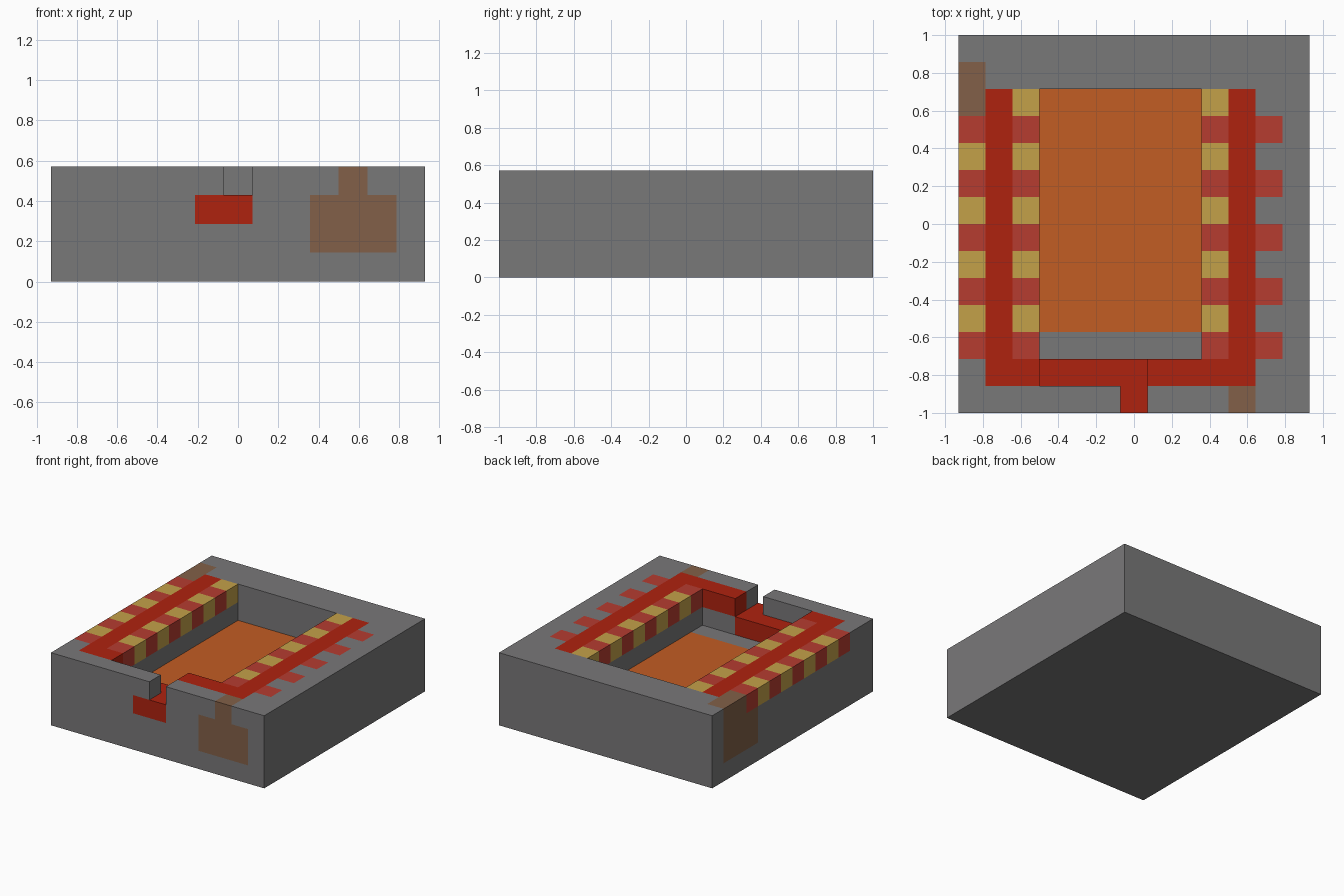
import bpy
import bmesh
import math
from mathutils import Vector

cube = bpy.data.objects.get("Cube")
if cube:
    bpy.data.objects.remove(cube, do_unlink=True)

# The block is laid out on a grid of unit cells
U = 1 / 7
NX, NY, NZ = 13, 14, 4
ORIGIN = Vector((-NX * U / 2, -NY * U / 2, 0))


def material(name, rgb):
    linear = [((c / 255 + 0.055) / 1.055) ** 2.4 for c in rgb]
    mat = bpy.data.materials.new(name)
    mat.use_nodes = True
    mat.diffuse_color = (*linear, 1)
    bsdf = mat.node_tree.nodes["Principled BSDF"]
    bsdf.inputs["Base Color"].default_value = (*linear, 1)
    bsdf.inputs["Roughness"].default_value = 0.9
    return mat


MATERIALS = {
    "stone_basin": material("stone grey", (121, 120, 121)),
    "pool_floor": material("lava orange", (194, 93, 35)),
    "red_channel": material("deep red", (175, 34, 15)),
    "red_stripes": material("faded red", (182, 60, 48)),
    "gold_stripes": material("gold", (196, 161, 73)),
    "rust_patches": material("rust brown", (130, 96, 72)),
}

cells = {}


def box(x, y, z, part):
    """Assign a range of cells to a part; None carves them away."""
    for i in range(*x):
        for j in range(*y):
            for k in range(*z):
                cells[i, j, k] = part


TOP = (3, 4)

# Solid stone with a pool, a front shelf and a spout notch carved out
box((0, NX), (0, NY), (0, NZ), "stone_basin")
box((3, 9), (2, 12), (2, 4), None)
box((3, 7), (1, 2), TOP, None)
box((6, 7), (0, 1), TOP, None)
box((3, 9), (3, 12), (1, 2), "pool_floor")

# Rust patches on the front and on the right side
box((9, 12), (0, 1), (1, 3), "rust_patches")
box((10, 11), (0, 1), TOP, "rust_patches")
box((0, 1), (10, 13), (1, 3), "rust_patches")
box((0, 1), (11, 13), TOP, "rust_patches")

# Red channel: two long rails, the front run, the sunken shelf and the spout
for x in (1, 10):
    box((x, x + 1), (1, 12), TOP, "red_channel")
box((2, 3), (1, 2), TOP, "red_channel")
box((7, 10), (1, 2), TOP, "red_channel")
box((3, 7), (1, 2), (2, 3), "red_channel")
box((5, 7), (0, 1), (2, 3), "red_channel")

# Alternating stripes beside the rails
for y in range(2, 12):
    red = y % 2 == 0
    stripe = "red_stripes" if red else "gold_stripes"
    columns = [2, 9]
    if y < 11:
        columns.append(0)
    if red:
        columns.append(11)
    for x in columns:
        box((x, x + 1), (y, y + 1), TOP, stripe)


def build_part(part):
    """Skin the outward faces of a part and merge the flat regions."""
    bm = bmesh.new()
    for cell, owner in cells.items():
        if owner != part:
            continue
        centre = Vector(cell) + Vector((0.5, 0.5, 0.5))
        for axis in range(3):
            for sign in (-1, 1):
                normal = Vector((0, 0, 0))
                normal[axis] = sign
                near = tuple(int(c + n) for c, n in zip(cell, normal))
                if cells.get(near):
                    continue
                side = Vector((0, 0, 0))
                side[(axis + 1) % 3] = 0.5
                up = normal.cross(side)
                mid = centre + normal / 2
                corners = (mid - side - up, mid + side - up,
                           mid + side + up, mid - side + up)
                bm.faces.new([bm.verts.new(ORIGIN + p * U) for p in corners])
    bmesh.ops.remove_doubles(bm, verts=bm.verts, dist=U / 100)
    bmesh.ops.dissolve_limit(bm, angle_limit=math.radians(1),
                             verts=bm.verts, edges=bm.edges)
    mesh = bpy.data.meshes.new(part)
    bm.to_mesh(mesh)
    bm.free()
    mesh.materials.append(MATERIALS[part])
    obj = bpy.data.objects.new(part, mesh)
    bpy.context.collection.objects.link(obj)


for part_name in MATERIALS:
    build_part(part_name)
